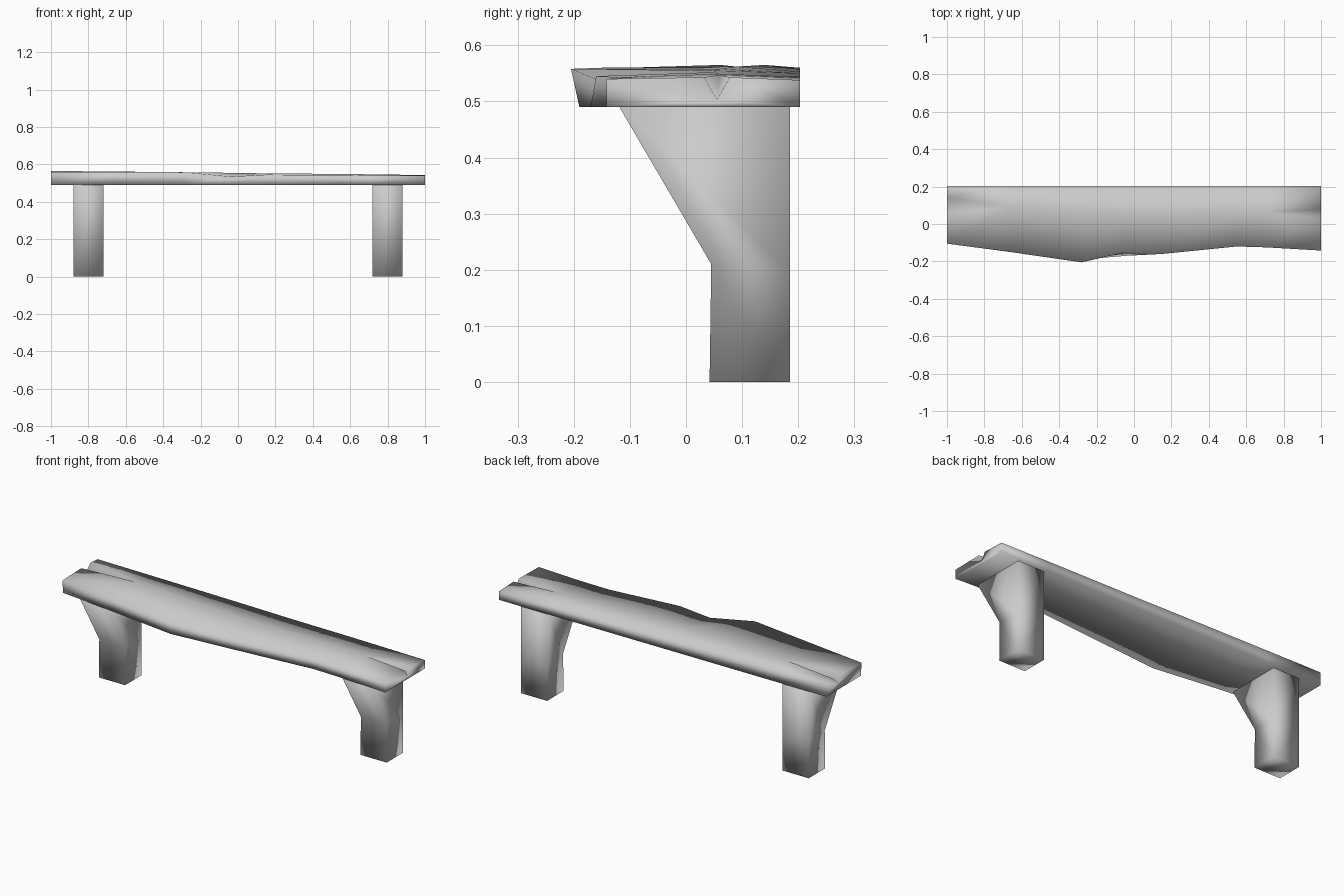
import bpy
import bmesh

cube = bpy.data.objects.get("Cube")
if cube:
    bpy.data.objects.remove(cube, do_unlink=True)

stone = bpy.data.materials.new("grey stone")
stone.use_nodes = True
colour = (0.6, 0.6, 0.6, 1)
stone.diffuse_color = colour
stone.node_tree.nodes["Principled BSDF"].inputs["Base Color"].default_value = colour


def loft(name, sections):
    """Skin matching closed cross-sections, cap both ends and smooth."""
    bm = bmesh.new()
    rings = [[bm.verts.new(p) for p in ring] for ring in sections]
    for a, b in zip(rings, rings[1:]):
        for i in range(len(a)):
            j = (i + 1) % len(a)
            bm.faces.new((a[i], a[j], b[j], b[i]))
    bm.faces.new(rings[0])
    bm.faces.new(rings[-1])
    bmesh.ops.remove_doubles(bm, verts=bm.verts, dist=0.0005)
    bmesh.ops.recalc_face_normals(bm, faces=bm.faces)
    mesh = bpy.data.meshes.new(name)
    bm.to_mesh(mesh)
    bm.free()
    mesh.materials.append(stone)
    mesh.shade_smooth()
    obj = bpy.data.objects.new(name, mesh)
    bpy.context.collection.objects.link(obj)
    return obj


# Seat slab: uneven front edge, with a split running in from each end
def slab_section(x, front, lip, front_z, top_z, split_y, split_w, split_d):
    return [(x, front, 0.49), (x, front - lip, front_z),
            (x, split_y - split_w, top_z), (x, split_y, top_z - split_d),
            (x, split_y + split_w, top_z),
            (x, 0.203, top_z - 0.005), (x, 0.203, 0.49)]


stations = [
    # x, front, lip, front height, top height, split position, width, depth
    (-1.00, -0.10, 0.005, 0.56, 0.565, 0.10, 0.04, 0.04),
    (-0.66, -0.14, 0.010, 0.56, 0.562, 0.09, 0, 0),
    (-0.28, -0.19, 0.015, 0.558, 0.558, 0.06, 0, 0),
    (-0.04, -0.17, -0.02, 0.535, 0.555, 0.05, 0, 0),
    (0.15, -0.155, 0.005, 0.545, 0.552, 0.05, 0, 0),
    (0.55, -0.12, 0, 0.543, 0.549, 0.06, 0, 0),
    (0.71, -0.125, 0, 0.541, 0.547, 0.06, 0, 0),
    (1.00, -0.142, 0, 0.54, 0.543, 0.055, 0.023, 0.04),
]
loft("seat_slab", [slab_section(*s) for s in stations])

# Legs: upright blocks whose front flares forward under the seat
profile = [(0.042, 0), (0.045, 0.21), (-0.12, 0.492),
           (0.185, 0.492), (0.185, 0.2), (0.185, 0)]
for side, centre in (("right", -0.8), ("left", 0.8)):
    loft(side + "_leg", [[(centre + dx, y, z) for y, z in profile]
                         for dx in (-0.08, 0.08)])
